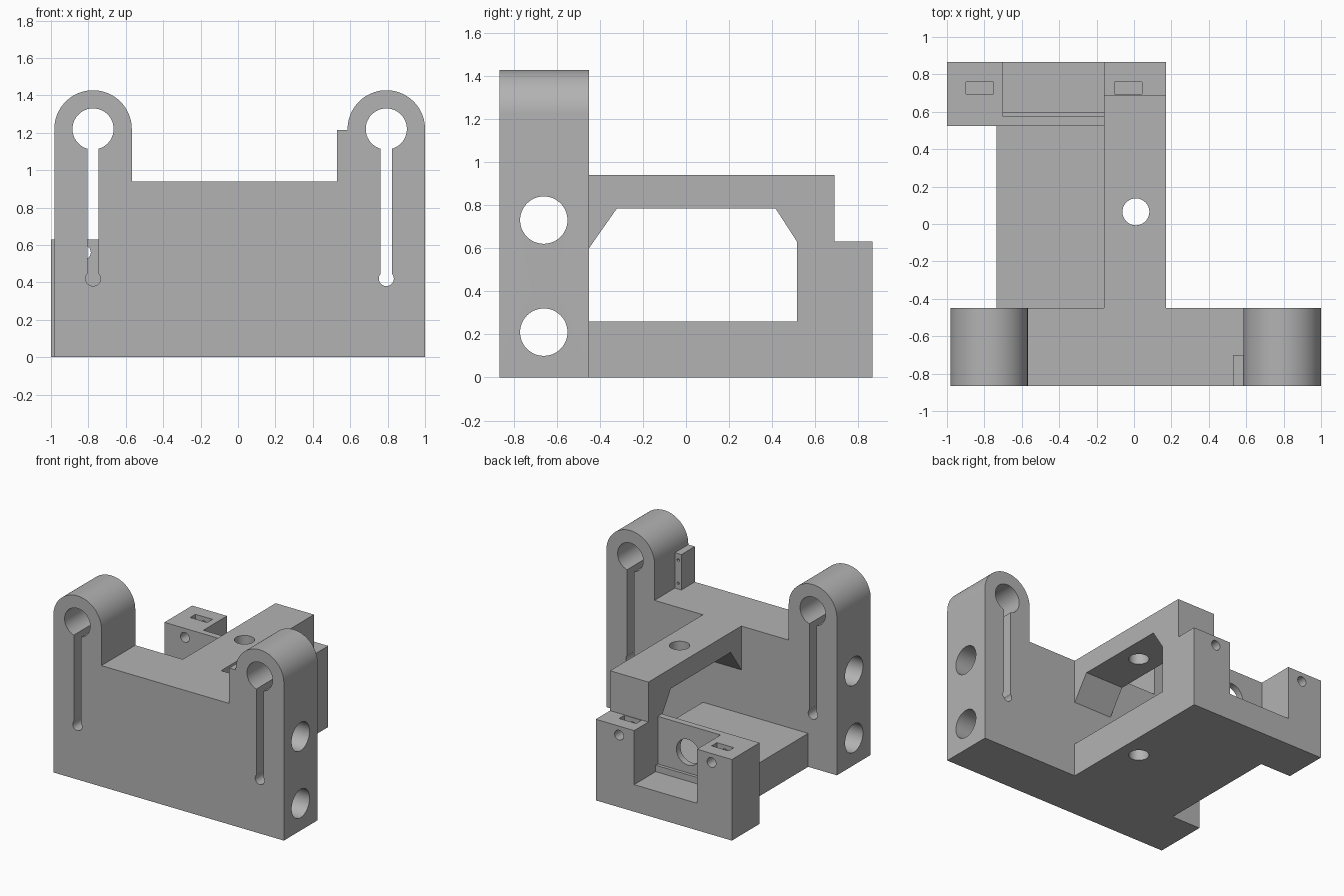
import bpy, bmesh, math

if "Cube" in bpy.data.objects:
    bpy.data.objects.remove(bpy.data.objects["Cube"], do_unlink=True)

grey = bpy.data.materials.new("plain_grey")
grey.use_nodes = True
COLOUR = (0.45, 0.45, 0.45, 1)
grey.diffuse_color = COLOUR
grey.node_tree.nodes["Principled BSDF"].inputs["Base Color"].default_value = COLOUR

# How a profile point (a, b) at depth d maps to x, y, z for each extrusion axis
AXES = {
    "x": lambda a, b, d: (d, a, b),
    "y": lambda a, b, d: (a, d, b),
    "z": lambda a, b, d: (a, b, d),
}


def arc(cx, cy, r, start, end, steps=40):
    """Points along an arc, angles in degrees."""
    angles = [math.radians(start + (end - start) * i / steps) for i in range(steps + 1)]
    return [(cx + r * math.cos(t), cy + r * math.sin(t)) for t in angles]


def prism(name, axis, profile, lo, hi):
    """Extrude a closed profile along an axis."""
    bm = bmesh.new()
    place = AXES[axis]
    ends = [[bm.verts.new(place(a, b, d)) for a, b in profile] for d in (lo, hi)]
    for ring in ends:
        bm.faces.new(ring)
    n = len(profile)
    for i in range(n):
        j = (i + 1) % n
        bm.faces.new((ends[0][i], ends[0][j], ends[1][j], ends[1][i]))
    bmesh.ops.recalc_face_normals(bm, faces=bm.faces)
    mesh = bpy.data.meshes.new(name)
    bm.to_mesh(mesh)
    bm.free()
    mesh.materials.append(grey)
    obj = bpy.data.objects.new(name, mesh)
    bpy.context.scene.collection.objects.link(obj)
    return obj


def box(name, x, y, z):
    corners = [(x[0], y[0]), (x[1], y[0]), (x[1], y[1]), (x[0], y[1])]
    return prism(name, "z", corners, *z)


def drill(axis, a, b, r, lo, hi, steps=48):
    return prism("drill", axis, arc(a, b, r, 0, 360, steps)[:-1], lo, hi)


def combine(target, tool, operation):
    """Apply a boolean and discard the tool."""
    mod = target.modifiers.new("join", "BOOLEAN")
    mod.operation, mod.solver, mod.object = operation, "EXACT", tool
    bpy.context.view_layer.objects.active = target
    bpy.ops.object.modifier_apply(modifier=mod.name)
    bpy.data.objects.remove(tool, do_unlink=True)


FRONT, PLATE_BACK, REAR = -0.865, -0.45, 0.865
ARM_L, ARM_R = -0.16, 0.17
DECK, LEDGE, FLOOR = 0.94, 0.63, 0.26
BORE_Z, TOWER_R = 1.22, 0.207
TOWERS = (-0.775, 0.793)

# Front plate with two round-topped towers
left, right = TOWERS
outline = [(left - TOWER_R, 0), (right + TOWER_R, 0)]
outline += arc(right, BORE_Z, TOWER_R, 0, 180)
outline += [(right - TOWER_R, DECK), (left + TOWER_R, DECK)]
outline += arc(left, BORE_Z, TOWER_R, 0, 180)
bracket = prism("clamp_bracket", "y", outline, FRONT, PLATE_BACK)

# Central arm with a chamfered window
arm = box("arm", (ARM_L, ARM_R), (-0.6, 0.69), (0, DECK))
window = [(PLATE_BACK, FLOOR), (0.515, FLOOR), (0.515, LEDGE),
          (0.415, 0.785), (-0.32, 0.785), (PLATE_BACK, 0.6)]
combine(arm, prism("window", "x", window, -0.5, 0.5), "DIFFERENCE")
combine(bracket, arm, "UNION")

# Base slab
combine(bracket, box("base_slab", (-0.735, ARM_R), (-0.6, 0.6), (0, FLOOR)), "UNION")

# Rear block with an open pocket behind a thin wall
rear = box("rear_block", (-1, ARM_R), (0.525, REAR), (0, LEDGE))
combine(rear, box("pocket", (-0.7, ARM_L), (0.575, 1), (0.21, 1)), "DIFFERENCE")
combine(bracket, rear, "UNION")

# Small stop tab beside one tower
combine(bracket, box("stop_tab", (0.53, 0.65), (FRONT, -0.7), (0.8, 1.215)), "UNION")

# Cuts
cuts = []
for cx in TOWERS:
    # keyhole: bore, clamping slot and relief hole in one outline
    half, bore, relief = 0.03, 0.11, 0.04
    a = math.degrees(math.asin(half / bore))
    b = math.degrees(math.asin(half / relief))
    keyhole = arc(cx, BORE_Z, bore, a - 90, 270 - a)
    keyhole += arc(cx, 0.42, relief, 90 + b, 450 - b, 24)
    cuts.append(prism("keyhole", "y", keyhole, -1, -0.4))
for z in (0.21, 0.73):
    cuts.append(drill("x", -0.66, z, 0.11, -1.2, 1.2))          # cross holes
cuts.append(drill("z", 0.01, 0.065, 0.072, -0.2, 1.2))          # vertical hole
cuts.append(drill("y", -0.42, 0.42, 0.1, 0.4, 0.7))             # hole in thin wall
for x in (-0.825, -0.03):
    cuts.append(drill("y", x, 0.56, 0.038, 0.516, 1, 24))       # screw holes
    cuts.append(box("nut_slot", (x - 0.073, x + 0.073), (0.695, 0.76), (0.49, 0.8)))
for z in (0.985, 1.165):
    cuts.append(drill("y", 0.557, z, 0.01, -0.76, -0.6, 12))    # tab pin holes
for cut in cuts:
    combine(bracket, cut, "DIFFERENCE")

bpy.ops.object.select_all(action="DESELECT")
bracket.select_set(True)
bpy.context.view_layer.objects.active = bracket
bpy.ops.object.shade_smooth_by_angle(angle=math.radians(30))
